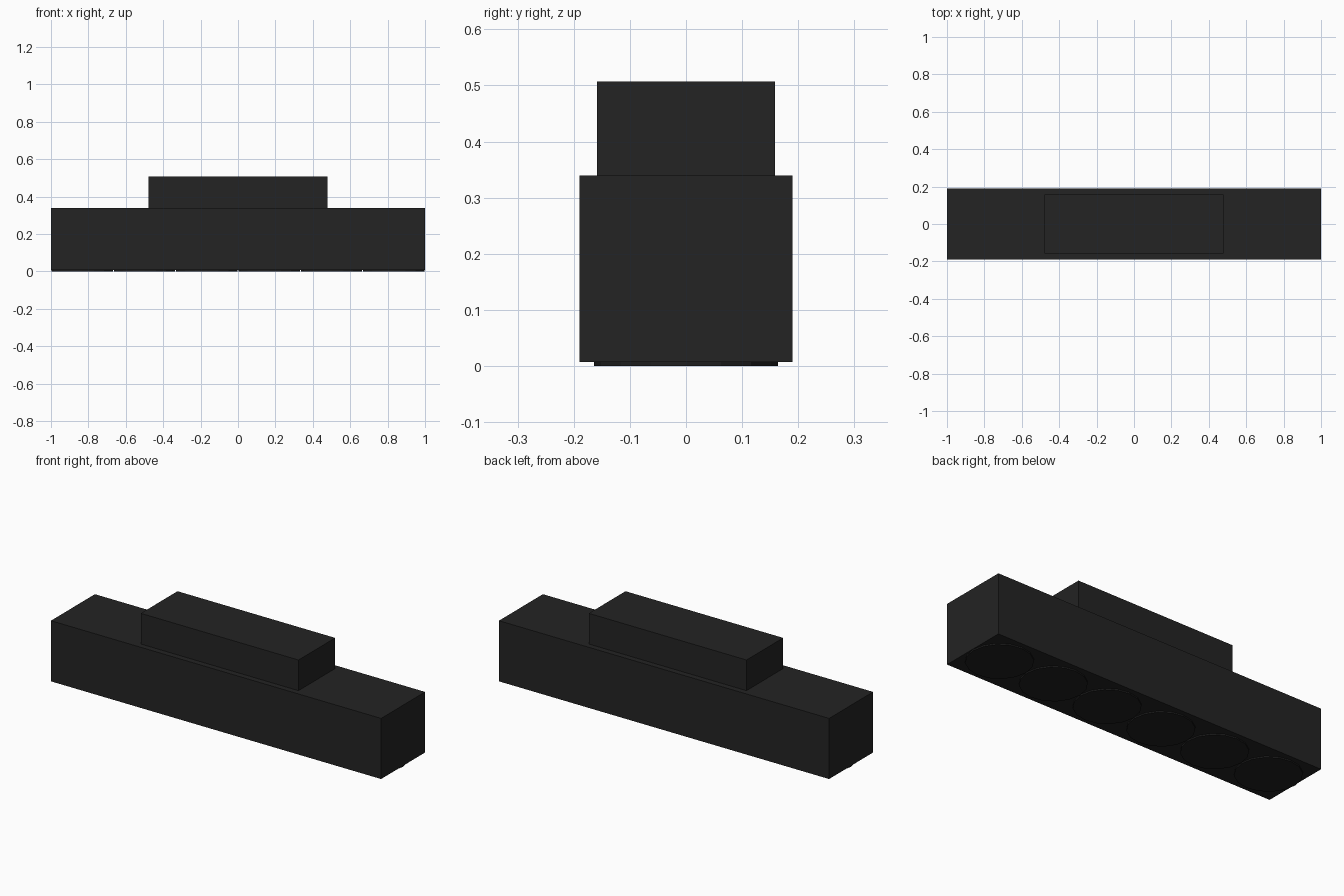
import bpy

cube = bpy.data.objects.get("Cube")
if cube:
    bpy.data.objects.remove(cube, do_unlink=True)


def make_material(name, value):
    mat = bpy.data.materials.new(name)
    mat.use_nodes = True
    colour = (value, value, value, 1)
    mat.diffuse_color = colour
    mat.node_tree.nodes["Principled BSDF"].inputs["Base Color"].default_value = colour
    return mat


def finish(name, mat):
    obj = bpy.context.object
    obj.name = name
    obj.data.materials.append(mat)
    return obj


def add_box(name, length, depth, bottom, top, mat):
    bpy.ops.mesh.primitive_cube_add(size=1, location=(0, 0, (bottom + top) / 2))
    bpy.context.object.scale = (length, depth, top - bottom)
    bpy.ops.object.transform_apply(location=False, rotation=False, scale=True)
    return finish(name, mat)


charcoal = make_material("charcoal", 0.017)
lens_black = make_material("lens black", 0.014)

# Long lamp housing with the smaller mounting box on top
RIM = 0.007
HOUSING_TOP = 0.339
add_box("housing", 2.0, 0.38, RIM, HOUSING_TOP, charcoal)
add_box("mounting_box", 0.955, 0.317, HOUSING_TOP, 0.507, charcoal)

# Row of shallow round lamps on the underside
LAMPS = 6
for i in range(LAMPS):
    x = -1 + (2 * i + 1) / LAMPS
    bpy.ops.mesh.primitive_cylinder_add(vertices=16, radius=0.164, depth=RIM,
                                        location=(x, 0, RIM / 2))
    finish(f"lamp_{i + 1}", lens_black)
